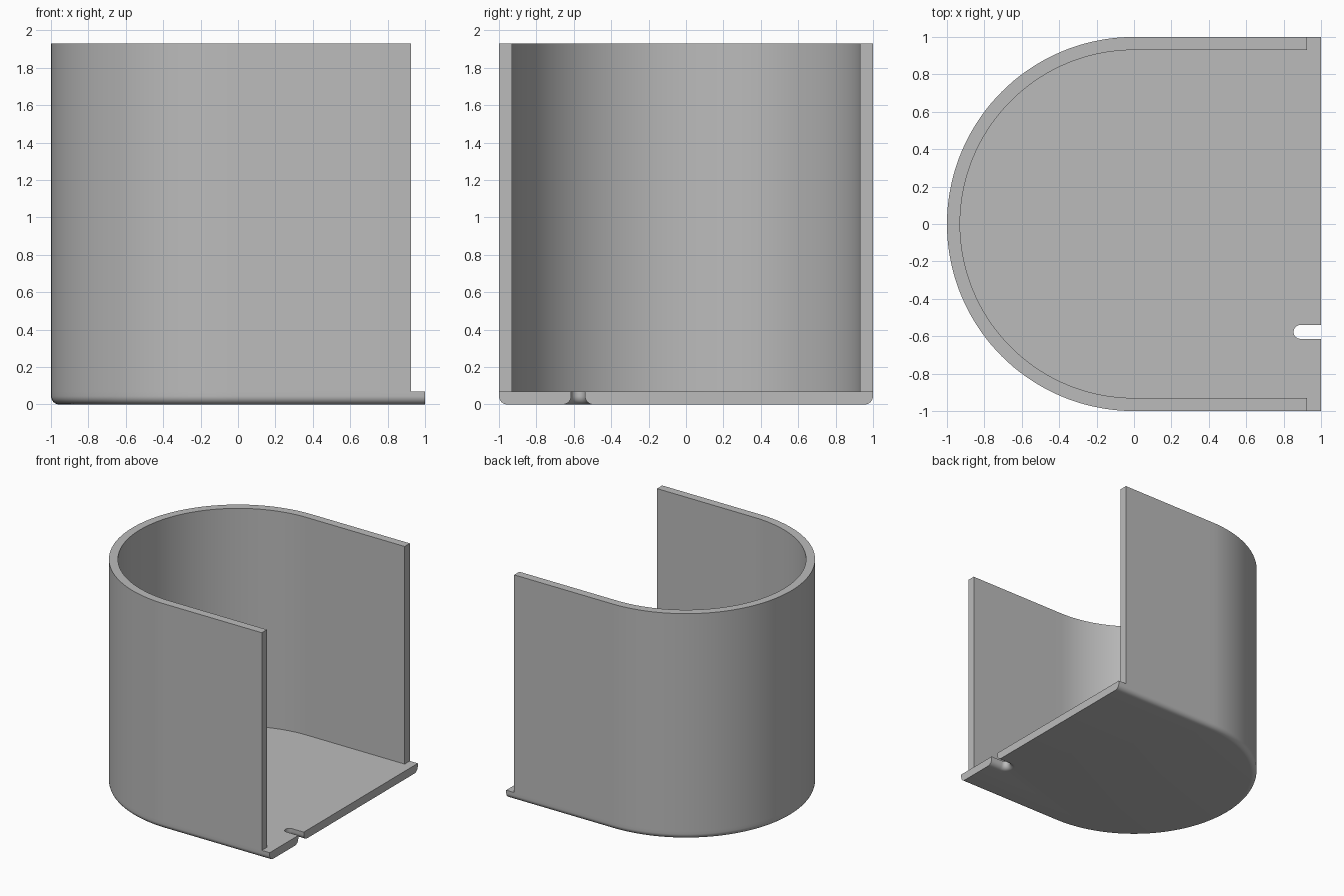
import bpy, bmesh, math

if "Cube" in bpy.data.objects:
    bpy.data.objects.remove(bpy.data.objects["Cube"], do_unlink=True)

FLOOR, HEIGHT, WALL, WALL_END = 0.07, 1.93, 0.07, 0.925
FILLET = 0.045
SLOT_X, SLOT_Y, SLOT_R = 0.89, -0.577, 0.037

grey = bpy.data.materials.new("plain grey")
grey.use_nodes = True
colour = (0.5, 0.5, 0.5, 1)
grey.diffuse_color = colour
grey.node_tree.nodes["Principled BSDF"].inputs["Base Color"].default_value = colour


def u_path(radius, end, cx=0.0, cy=0.0, steps=72):
    """U-shaped path, open towards +x, from its -y tip to its +y tip."""
    pts = [(end, cy - radius)]
    for i in range(steps + 1):
        a = -math.pi / 2 - math.pi * i / steps
        pts.append((cx + radius * math.cos(a), cy + radius * math.sin(a)))
    return pts + [(end, cy + radius)]


def loft(name, rings):
    """Skin matching closed outlines, given as (points, z) from the bottom up."""
    bm = bmesh.new()
    loops = [[bm.verts.new((x, y, z)) for x, y in pts] for pts, z in rings]
    for low, high in zip(loops, loops[1:]):
        for i in range(len(low)):
            j = (i + 1) % len(low)
            bm.faces.new((low[i], low[j], high[j], high[i]))
    bm.faces.new(loops[0])
    bm.faces.new(loops[-1])
    bmesh.ops.recalc_face_normals(bm, faces=bm.faces)
    mesh = bpy.data.meshes.new(name)
    bm.to_mesh(mesh)
    bm.free()
    mesh.materials.append(grey)
    obj = bpy.data.objects.new(name, mesh)
    bpy.context.collection.objects.link(obj)
    bpy.ops.object.select_all(action="DESELECT")
    obj.select_set(True)
    bpy.context.view_layer.objects.active = obj
    bpy.ops.object.shade_smooth_by_angle(angle=math.radians(30))
    return obj


def floor_outline(inset):
    """Floor outline with the cable slot; the inset also widens the slot."""
    slot = u_path(SLOT_R + inset, 1, SLOT_X, SLOT_Y, 24)
    return u_path(1 - inset, 1) + slot[::-1]


# Floor plate, rounded along the lower outer edge and around the slot
rings = []
for i in range(9):
    a = math.pi / 2 * i / 8
    rings.append((floor_outline(FILLET * (1 - math.sin(a))),
                  FILLET * (1 - math.cos(a))))
rings.append((floor_outline(0), FLOOR))
loft("floor_plate", rings)

# Curved wall standing on the floor, open at the +x side
wall = u_path(1, WALL_END) + u_path(1 - WALL, WALL_END)[::-1]
loft("curved_wall", [(wall, FLOOR), (wall, HEIGHT)])
